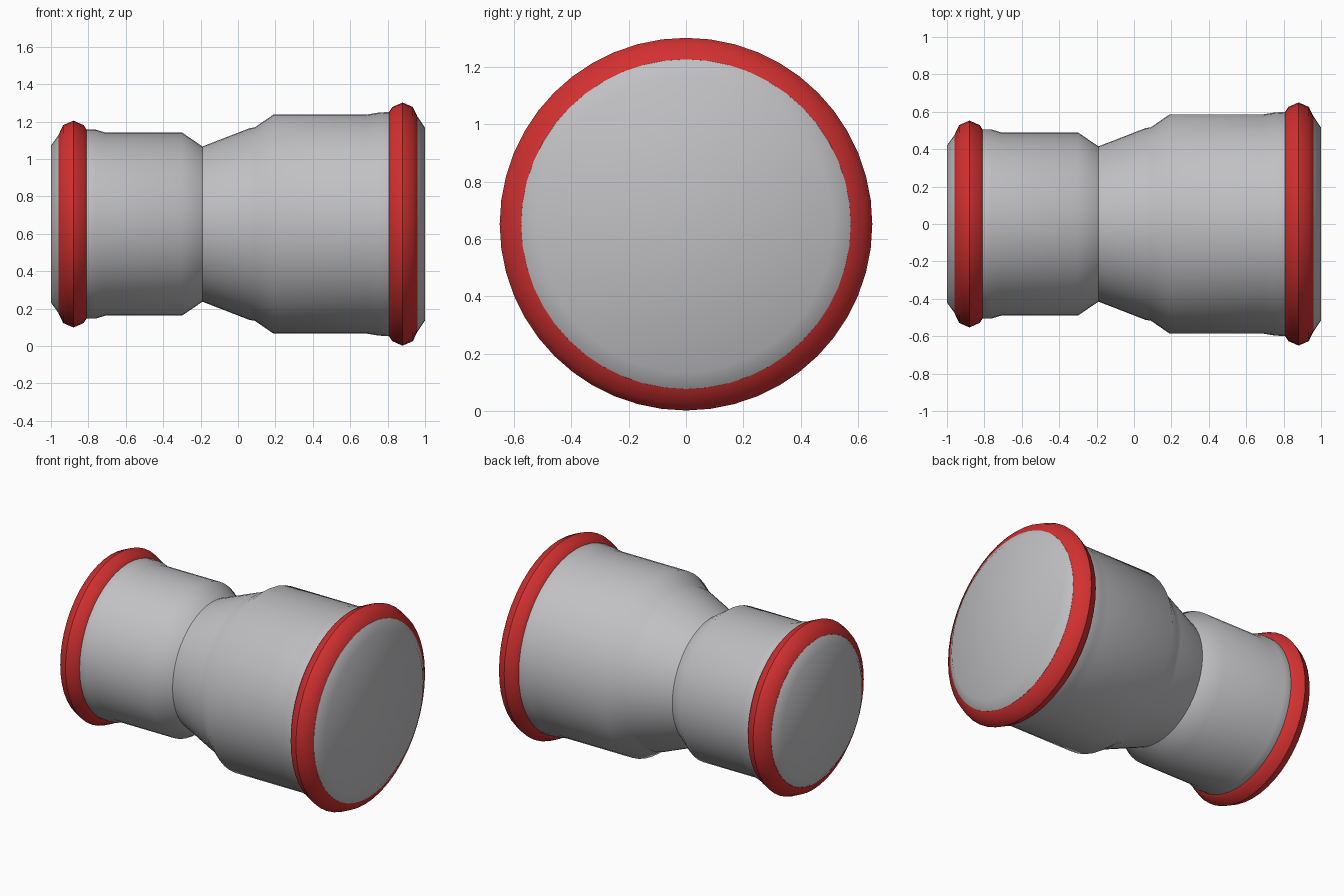
import bpy, bmesh, math
from mathutils import Matrix, Vector

cube = bpy.data.objects.get("Cube")
if cube:
    bpy.data.objects.remove(cube, do_unlink=True)

SEGMENTS = 48
AXIS_HEIGHT = 0.652


def make_material(name, colour):
    mat = bpy.data.materials.new(name)
    mat.use_nodes = True
    mat.diffuse_color = colour
    bsdf = next(n for n in mat.node_tree.nodes if n.type == 'BSDF_PRINCIPLED')
    bsdf.inputs["Base Color"].default_value = colour
    return mat


def revolve(name, profile, material, sharp=(), closed=False):
    """Turn an (x, radius) profile around the pipe axis; capped unless closed."""
    bm = bmesh.new()
    loops = []
    for x, r in profile:
        loop = []
        for i in range(SEGMENTS):
            a = math.tau * i / SEGMENTS
            loop.append(bm.verts.new((x, r * math.cos(a), AXIS_HEIGHT + r * math.sin(a))))
        loops.append(loop)
    pairs = list(zip(loops, loops[1:]))
    if closed:
        pairs.append((loops[-1], loops[0]))
    for a, b in pairs:
        for i in range(SEGMENTS):
            j = (i + 1) % SEGMENTS
            bm.faces.new((a[i], a[j], b[j], b[i]))
    if not closed:
        bm.faces.new(loops[0])
        bm.faces.new(loops[-1])
    bmesh.ops.recalc_face_normals(bm, faces=bm.faces)
    for face in bm.faces:
        face.smooth = True
    for k in sharp:
        for i in range(SEGMENTS):
            bm.edges.get((loops[k][i], loops[k][(i + 1) % SEGMENTS])).smooth = False
    mesh = bpy.data.meshes.new(name)
    bm.to_mesh(mesh)
    bm.free()
    mesh.materials.append(material)
    obj = bpy.data.objects.new(name, mesh)
    bpy.context.collection.objects.link(obj)
    return obj


steel = make_material("steel grey", (0.53, 0.53, 0.55, 1))
red = make_material("seal red", (0.65, 0.03, 0.03, 1))

# Reducing pipe body: small socket, neck, flare, large socket
body = [(-1, 0.42), (-0.96, 0.475), (-0.81, 0.505), (-0.76, 0.505), (-0.71, 0.49),
        (-0.30, 0.49), (-0.19, 0.415), (0.06, 0.512), (0.09, 0.517), (0.19, 0.586),
        (0.69, 0.586), (0.75, 0.596), (0.81, 0.60), (0.96, 0.575), (1, 0.515)]
revolve("pipe_body", body, steel, sharp=(1, 6, 13))

# Rounded seal bead around each socket mouth
for name, side, peak in (("small_seal_ring", -1, 0.553), ("large_seal_ring", 1, 0.65)):
    bead = [(0.96, -0.077), (0.935, -0.024), (0.88, 0), (0.825, -0.024),
            (0.808, -0.05), (0.82, -0.11), (0.95, -0.11)]
    revolve(name, [(side * x, peak + dr) for x, dr in bead], red,
            sharp=(0, 2, 4, 5, 6), closed=True)
